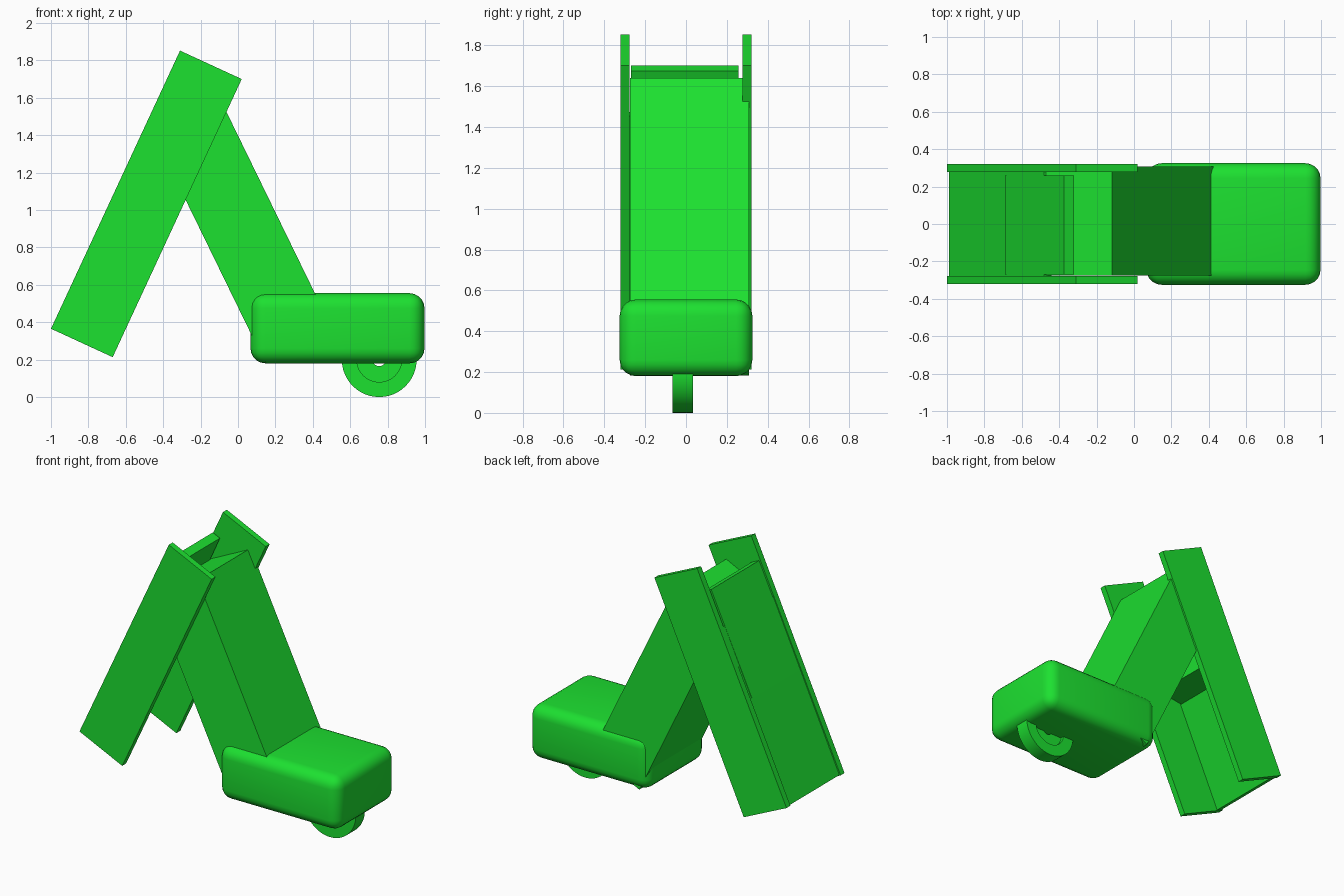
import bpy, bmesh
from math import tau, radians
from mathutils import Vector

if "Cube" in bpy.data.objects:
    bpy.data.objects.remove(bpy.data.objects["Cube"])

green = bpy.data.materials.new("green")
green.diffuse_color = (0.012, 0.75, 0.03, 1)
green.use_nodes = True
green.node_tree.nodes["Principled BSDF"].inputs["Base Color"].default_value = green.diffuse_color


def finish(name, bm, smooth=False):
    bmesh.ops.recalc_face_normals(bm, faces=bm.faces)
    me = bpy.data.meshes.new(name)
    bm.to_mesh(me)
    bm.free()
    me.materials.append(green)
    if smooth:
        me.shade_smooth()
        me.set_sharp_from_angle(angle=radians(35))
    ob = bpy.data.objects.new(name, me)
    bpy.context.collection.objects.link(ob)
    return ob


def prism(name, profile, y0, y1, bevel=0, segments=5):
    """Extrude an x-z outline from y0 to y1, optionally rounding all edges."""
    bm = bmesh.new()
    face = bm.faces.new([bm.verts.new((x, y0, z)) for x, z in profile])
    ext = bmesh.ops.extrude_face_region(bm, geom=[face])["geom"]
    moved = [v for v in ext if isinstance(v, bmesh.types.BMVert)]
    bmesh.ops.translate(bm, verts=moved, vec=(0, y1 - y0, 0))
    if bevel:
        bmesh.ops.recalc_face_normals(bm, faces=bm.faces)
        bmesh.ops.bevel(bm, geom=list(bm.edges), offset=bevel,
                        segments=segments, profile=0.5, affect='EDGES')
    return finish(name, bm, bevel > 0)


# Leaning side plates
plate = [(-1.0, 0.365), (-0.67, 0.213), (0.02, 1.70), (-0.31, 1.852)]
for side, y0 in (("front", -0.32), ("back", 0.277)):
    prism(side + "_side_plate", plate, y0, y0 + 0.043)

# Panel joining the plates along their rear edge
prism("rear_panel", [(-0.99, 0.365), (-0.95, 0.347), (-0.44, 1.455), (-0.48, 1.473)],
      -0.28, 0.28)

# Upper block that ties the panel to the leg
prism("hinge_block", [(-0.69, 1.025), (-0.45, 1.06), (-0.42, 1.45), (-0.32, 1.675), (-0.375, 1.70)],
      -0.27, 0.258)

# Leg leaning the other way
prism("leg", [(-0.48, 1.464), (0.145, 0.183), (0.507, 0.358), (-0.118, 1.64)],
      -0.275, 0.308)

# Rounded foot body
prism("foot", [(0.067, 0.18), (0.997, 0.18), (0.997, 0.555), (0.067, 0.555)],
      -0.325, 0.325, bevel=0.08)

# Wheel with recessed hub and axle hole
bm = bmesh.new()
section = [(0.2, -0.065), (0.2, 0.035), (0.12, 0.035), (0.12, 0.01),
           (0.035, 0.01), (0.035, -0.04), (0.12, -0.04), (0.12, -0.065)]
centre = Vector((0.755, 0, 0.2))
ring = [bm.verts.new(centre + Vector((r, y, 0))) for r, y in section]
edges = [bm.edges.new((ring[i], ring[(i + 1) % 8])) for i in range(8)]
bmesh.ops.spin(bm, geom=ring + edges, cent=centre, axis=(0, 1, 0),
               angle=tau, steps=48, use_duplicate=False)
bmesh.ops.remove_doubles(bm, verts=bm.verts, dist=1e-4)
finish("wheel", bm, True)
